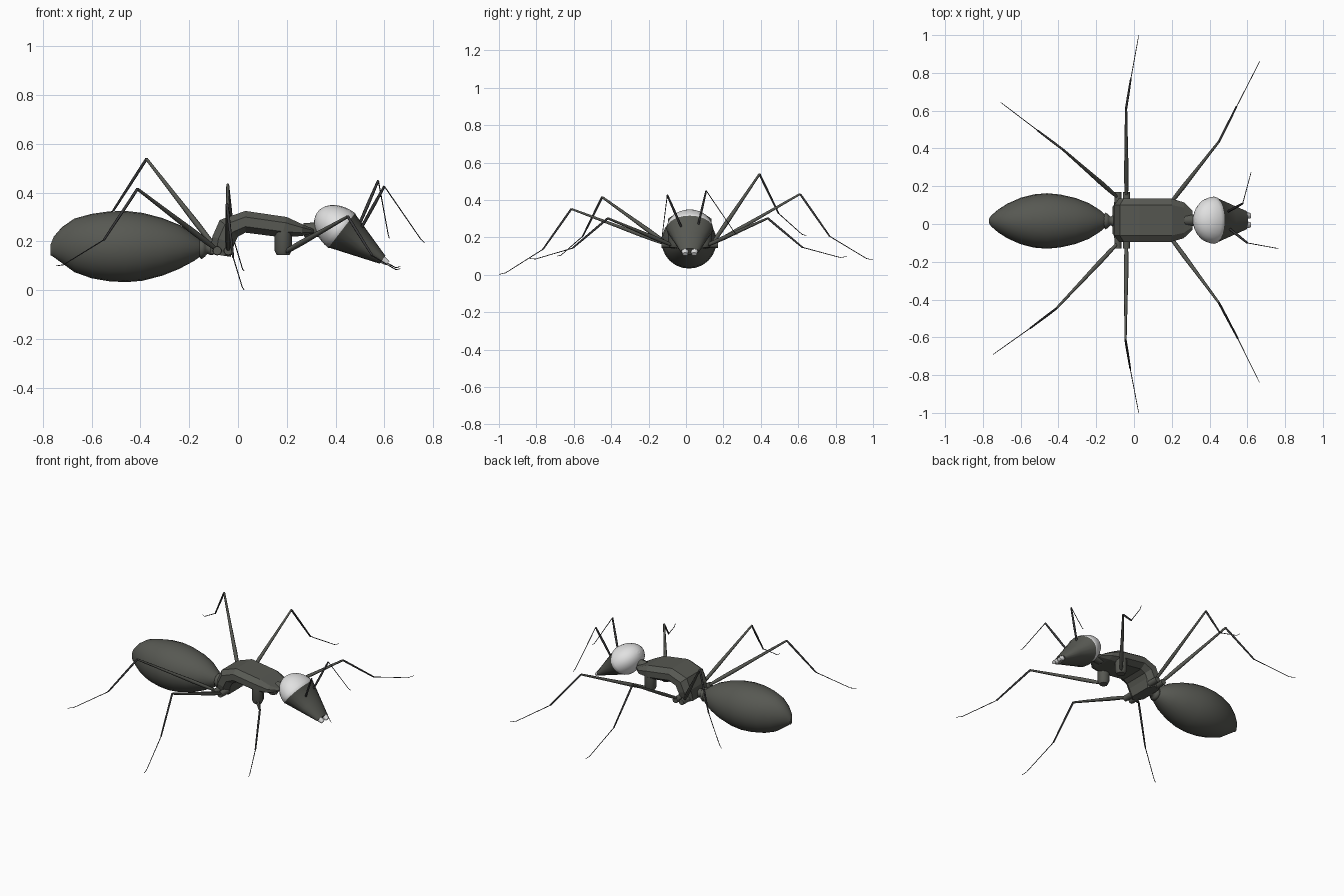
import bpy, bmesh, math
from mathutils import Vector

if "Cube" in bpy.data.objects:
    bpy.data.objects.remove(bpy.data.objects["Cube"])

CY = 0.02  # body centre line


def material(name, c):
    m = bpy.data.materials.new(name)
    m.diffuse_color = (*c, 1)
    m.use_nodes = True
    m.node_tree.nodes["Principled BSDF"].inputs["Base Color"].default_value = m.diffuse_color
    return m


BODY = material("dark grey green", (0.095, 0.098, 0.085))
LIMB = material("charcoal", (0.04, 0.04, 0.042))
PALE = material("pale grey", (0.75, 0.75, 0.75))


def loft(name, rings, mats, smooth=True, rule=None):
    """Skin a list of equal rings of points and cap both ends."""
    bm = bmesh.new()
    vs = [[bm.verts.new(p) for p in r] for r in rings]
    n = len(rings[0])
    for k, (a, b) in enumerate(zip(vs, vs[1:])):
        for i in range(n):
            j = (i + 1) % n
            f = bm.faces.new((a[i], a[j], b[j], b[i]))
            f.smooth = smooth
            f.material_index = rule(k) if rule else 0
    bm.faces.new(vs[0][::-1])
    bm.faces.new(vs[-1])
    bmesh.ops.recalc_face_normals(bm, faces=bm.faces)
    me = bpy.data.meshes.new(name)
    bm.to_mesh(me)
    bm.free()
    for m in mats:
        me.materials.append(m)
    ob = bpy.data.objects.new(name, me)
    bpy.context.collection.objects.link(ob)
    return ob


def ring(c, u, v, n):
    """Elliptical ring around c with half axes u and v."""
    return [Vector(c) + u * math.cos(2 * math.pi * i / n) + v * math.sin(2 * math.pi * i / n)
            for i in range(n)]


def tube(name, pts, radii, mat, n=6):
    """Straight or bent tapering tube."""
    pts = [Vector(p) for p in pts]
    d = (pts[-1] - pts[0]).normalized()
    side = d.cross(Vector((0, 0, 1)))
    if side.length < 0.01:
        side = Vector((1, 0, 0))
    side.normalize()
    up = side.cross(d)
    return loft(name, [ring(p, side * r, up * r, n) for p, r in zip(pts, radii)], [mat])


def along(a, b, ts):
    a, b = Vector(a), Vector(b)
    return [a.lerp(b, t) for t in ts]


Y, Z = Vector((0, 1, 0)), Vector((0, 0, 1))

# abdomen: x, centre z, half width, half height
gaster = [(-0.768, 0.165, 0.012, 0.022), (-0.755, 0.178, 0.03, 0.042), (-0.72, 0.185, 0.06, 0.075),
          (-0.67, 0.184, 0.092, 0.11), (-0.6, 0.181, 0.123, 0.132), (-0.53, 0.18, 0.141, 0.143),
          (-0.46, 0.179, 0.147, 0.146), (-0.39, 0.178, 0.14, 0.139), (-0.31, 0.178, 0.122, 0.118),
          (-0.24, 0.178, 0.095, 0.09), (-0.18, 0.174, 0.058, 0.054), (-0.15, 0.172, 0.03, 0.03)]
loft("abdomen", [ring((x, CY - 0.004, z), Y * w, Z * h, 24) for x, z, w, h in gaster], [BODY])

# waist
waist = [(-0.17, 0.025), (-0.15, 0.045), (-0.135, 0.034), (-0.125, 0.022), (-0.115, 0.028), (-0.08, 0.024)]
loft("waist", [ring((x, CY - 0.004, 0.172), Y * r, Z * r, 12) for x, r in waist], [BODY])

# thorax: top x, top z, bottom x, bottom z, half width
stations = [(-0.115, 0.15, -0.03, 0.137, 0.1), (-0.105, 0.22, -0.015, 0.19, 0.115),
            (-0.075, 0.288, 0.0, 0.22, 0.115), (0.03, 0.325, 0.03, 0.236, 0.115),
            (0.2, 0.3, 0.18, 0.217, 0.115), (0.265, 0.27, 0.26, 0.222, 0.095),
            (0.31, 0.25, 0.31, 0.234, 0.05)]
octagon = [(-0.7, 0), (0.7, 0), (1, 0.28), (1, 0.72), (0.7, 1), (-0.7, 1), (-1, 0.72), (-1, 0.28)]
loft("thorax", [[Vector((tx, 0, tz)).lerp(Vector((bx, 0, bz)), t) + Y * (CY + s * w) for s, t in octagon]
                for tx, tz, bx, bz, w in stations], [BODY], smooth=False)

# neck
tube("neck", [(0.27, CY, 0.245), (0.35, CY, 0.25)], [0.03, 0.03], BODY, 8)

# head: pale rounded back, dark tapering face
axis = Vector((0.79, 0, -0.61)).normalized()
across = Vector((0.61, 0, 0.79)).normalized()
mid = Vector((0.425, CY, 0.245))
back = [mid - axis * 0.125 * math.cos(a) for a in [math.radians(5 + 85 * i / 9) for i in range(10)]]
rings = [ring(c, Y * 0.125 * math.sin(math.radians(5 + 85 * i / 9)),
              across * 0.09 * math.sin(math.radians(5 + 85 * i / 9)), 20) for i, c in enumerate(back)]
tip = Vector((0.592, CY, 0.125))
rings += [ring(mid.lerp(tip, t), Y * (0.123 - 0.073 * t), across * (0.088 - 0.068 * t), 20)
          for t in (0.02, 0.5, 1)]
loft("head", rings, [PALE, BODY], rule=lambda k: 0 if k < 9 else 1).data.polygons[-1].material_index = 1

# jaws
for s, side in ((1, "left"), (-1, "right")):
    c0 = tip + Y * s * 0.026
    c1 = c0 + Vector((0.022, -s * 0.002, -0.014))
    loft(side + "_jaw", [ring(c0 - axis * 0.01, Y * 0.02, across * 0.018, 8),
                         ring(c1, Y * 0.015, across * 0.011, 8)], [PALE])

# legs: hip, knee, ankle, tip
legs = {
    "front_left_leg": [(0.185, 0.1, 0.152), (0.45, 0.437, 0.302), (0.543, 0.622, 0.147), (0.665, 0.86, 0.097)],
    "front_right_leg": [(0.185, -0.06, 0.152), (0.45, -0.418, 0.302), (0.55, -0.607, 0.142), (0.665, -0.84, 0.088)],
    "middle_left_leg": [(-0.04, 0.135, 0.16), (-0.042, 0.61, 0.432), (-0.017, 0.768, 0.206), (0.025, 1.0, 0.08)],
    "middle_right_leg": [(-0.04, -0.1, 0.16), (-0.045, -0.613, 0.352), (-0.02, -0.765, 0.136), (0.025, -1.0, 0.002)],
    "hind_left_leg": [(-0.085, 0.14, 0.165), (-0.375, 0.393, 0.538), (-0.51, 0.495, 0.328), (-0.705, 0.643, 0.21)],
    "hind_right_leg": [(-0.085, -0.1, 0.165), (-0.412, -0.448, 0.415), (-0.55, -0.552, 0.206), (-0.745, -0.69, 0.1)],
}
for name, (hip, knee, ankle, toe) in legs.items():
    s = 1 if hip[1] > CY else -1
    # hip joint: a post under the front, a short peg at the sides
    if name.startswith("front"):
        x, y, z = hip
        tube(name + "_hip", [(x, y, 0.24), (x, y, 0.165), (x, y, 0.145)], [0.036, 0.036, 0.026], BODY, 8)
    else:
        x, y, z = hip
        tube(name + "_hip", [(x, CY + s * 0.08, 0.162), (x, CY + s * 0.15, 0.162)], [0.02, 0.018], BODY, 8)
    tube(name + "_thigh", along(hip, knee, (0, 0.12, 0.3, 0.6, 1)), [0.007, 0.011, 0.012, 0.009, 0.006], BODY)
    tube(name + "_shin", along(knee, ankle, (0, 0.4, 1)), [0.006, 0.006, 0.0045], LIMB)
    a, b = Vector(ankle), Vector(toe)
    bend = a.lerp(b, 0.85) - Vector((0, 0, 0.012))
    tube(name + "_foot", [a, bend, b], [0.0025, 0.002, 0.0015], LIMB, 5)

# antennae: base, elbow, tip
feelers = {
    "left_antenna": [(0.495, 0.065, 0.265), (0.575, 0.108, 0.45), (0.62, 0.275, 0.213)],
    "right_antenna": [(0.505, -0.025, 0.255), (0.6, -0.1, 0.426), (0.765, -0.13, 0.195)],
}
for name, (base, elbow, end) in feelers.items():
    tube(name + "_base", along(base, elbow, (0, 0.5, 1)), [0.006, 0.007, 0.005], LIMB)
    e, t = Vector(elbow), Vector(end)
    tube(name + "_whip", [e, e.lerp(t, 0.9) - Vector((0, 0, 0.008)), t], [0.0025, 0.002, 0.0015], LIMB, 5)
